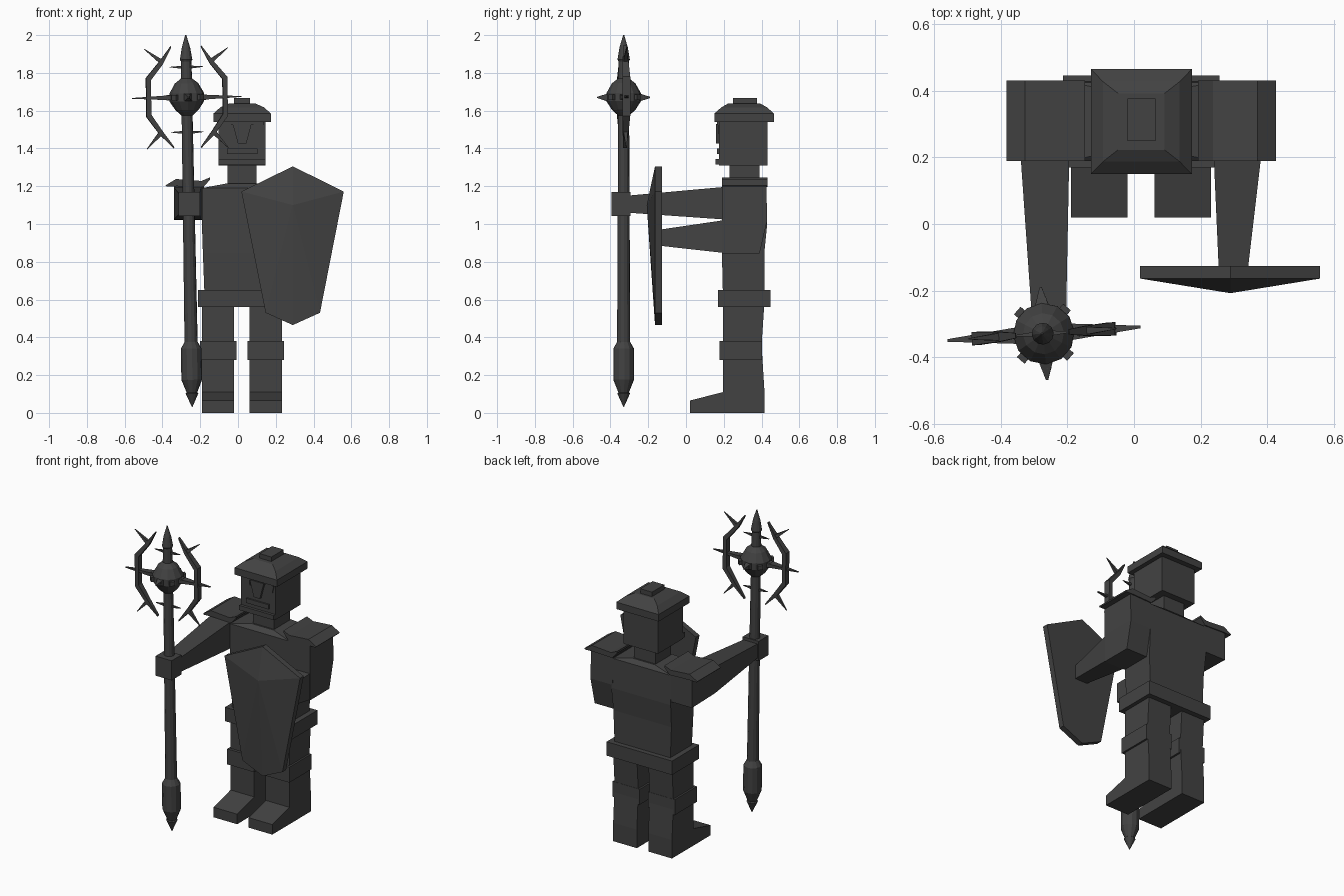
import bpy, bmesh, math
from mathutils import Matrix, Vector

if "Cube" in bpy.data.objects:
    bpy.data.objects.remove(bpy.data.objects["Cube"])

iron = bpy.data.materials.new("dark_iron")
iron.diffuse_color = (0.055, 0.055, 0.055, 1)
iron.use_nodes = True
iron.node_tree.nodes["Principled BSDF"].inputs["Base Color"].default_value = iron.diffuse_color
CX = 0.022  # body centre line


def finish(name, bm, matrix=None):
    if matrix:
        bm.transform(matrix)
    bmesh.ops.recalc_face_normals(bm, faces=bm.faces)
    me = bpy.data.meshes.new(name)
    bm.to_mesh(me)
    bm.free()
    me.materials.append(iron)
    ob = bpy.data.objects.new(name, me)
    bpy.context.collection.objects.link(ob)
    return ob


def loft(name, rings, matrix=None):
    """Skin a list of equal-length point rings and cap the ends."""
    bm = bmesh.new()
    vs = [[bm.verts.new(p) for p in r] for r in rings]
    n = len(rings[0])
    for a, b in zip(vs, vs[1:]):
        for i in range(n):
            bm.faces.new((a[i], a[(i + 1) % n], b[(i + 1) % n], b[i]))
    bm.faces.new(vs[0])
    bm.faces.new(vs[-1])
    return finish(name, bm, matrix)


def rect_z(x0, x1, y0, y1, z):
    return [(x0, y0, z), (x1, y0, z), (x1, y1, z), (x0, y1, z)]


def rect_y(x0, x1, z0, z1, y):
    return [(x0, y, z0), (x1, y, z0), (x1, y, z1), (x0, y, z1)]


def box(name, x0, x1, y0, y1, z0, z1, matrix=None):
    return loft(name, [rect_z(x0, x1, y0, y1, z0), rect_z(x0, x1, y0, y1, z1)], matrix)


def prism_x(name, prof, x0, x1):
    return loft(name, [[(x, y, z) for y, z in prof] for x in (x0, x1)])


def prism_y(name, prof, y0, y1):
    return loft(name, [[(x, y, z) for x, z in prof] for y in (y0, y1)])


# Legs, feet and knee guards
leg = [(0.195, 0.11), (0.02, 0.065), (0.02, 0), (0.415, 0), (0.415, 0.12),
       (0.40, 0.36), (0.415, 0.58), (0.195, 0.58)]
for side, c in (("right", -0.105), ("left", 0.147)):
    prism_x(side + "_leg", leg, c - 0.085, c + 0.085)
    box(side + "_knee_guard", c - 0.097, c + 0.097, 0.177, 0.403, 0.28, 0.38)

# Belt, torso and neck
box("belt", CX - 0.235, CX + 0.235, 0.17, 0.447, 0.56, 0.65)
loft("torso", [rect_z(CX - 0.2, CX + 0.2, 0.195, 0.415, 0.64),
               rect_z(CX - 0.208, CX + 0.208, 0.19, 0.415, 0.85),
               rect_z(CX - 0.213, CX + 0.213, 0.19, 0.43, 1.0),
               rect_z(CX - 0.213, CX + 0.213, 0.19, 0.425, 1.19),
               rect_z(CX - 0.08, CX + 0.08, 0.22, 0.40, 1.215)])
box("neck", CX - 0.077, CX + 0.077, 0.23, 0.39, 1.2, 1.33)

# Head with raised face guard
box("head", CX - 0.124, CX + 0.124, 0.175, 0.432, 1.31, 1.56)
box("chin_guard", CX - 0.124, CX + 0.124, 0.157, 0.18, 1.315, 1.345)
box("mouth_bar", CX - 0.08, CX + 0.08, 0.165, 0.18, 1.37, 1.4)
box("brow", CX - 0.115, CX + 0.115, 0.165, 0.18, 1.525, 1.55)
prism_y("nose_guard", [(CX - 0.022, 1.425), (CX + 0.022, 1.425),
                       (CX + 0.05, 1.53), (CX - 0.05, 1.53)], 0.16, 0.18)
for s in (-1, 1):
    prism_y("eye_plate", [(CX + s * 0.055, 1.485), (CX + s * 0.105, 1.48),
                          (CX + s * 0.115, 1.525), (CX + s * 0.06, 1.525)], 0.169, 0.18)

# Helmet
HY = 0.308
loft("helmet", [rect_z(CX - a, CX + a, HY - b, HY + b, z) for a, b, z in
                ((0.152, 0.158, 1.54), (0.152, 0.158, 1.585),
                 (0.115, 0.12, 1.618), (0.07, 0.085, 1.638))])
box("helmet_knob", CX - 0.042, CX + 0.042, 0.25, 0.377, 1.62, 1.667)

# Arm holding the staff
loft("right_arm", [rect_y(-0.34, -0.18, 1.02, 1.2, 0.425),
                   rect_y(-0.34, -0.195, 1.025, 1.195, 0.19),
                   rect_y(-0.305, -0.205, 1.06, 1.15, -0.31)])
box("right_hand", -0.315, -0.2, -0.395, -0.295, 1.043, 1.17)

# Arm behind the shield
loft("left_upper_arm", [rect_z(0.232, 0.382, 0.19, 0.39, 0.845),
                        rect_z(0.225, 0.384, 0.19, 0.43, 1.02),
                        rect_z(0.225, 0.384, 0.19, 0.425, 1.2)])
loft("left_forearm", [rect_y(0.24, 0.382, 0.847, 1.02, 0.2),
                      rect_y(0.255, 0.342, 0.885, 0.97, -0.14)])

# Flared shoulder plates
plate = [(-0.405, 1.205), (-0.35, 1.238), (-0.215, 1.228), (-0.17, 1.247),
         (-0.17, 1.235), (-0.205, 1.195), (-0.345, 1.2), (-0.40, 1.198)]
for side, s in (("right", 1), ("left", -1)):
    prism_y(side + "_shoulder_plate", [(CX + s * x, z) for x, z in plate], 0.19, 0.432)

# Shield: flat back, rim, ridged front
outline = [(0.29, 1.305), (0.56, 1.172), (0.434, 0.53), (0.29, 0.465),
           (0.146, 0.53), (0.018, 1.172)]
bm = bmesh.new()
back = [bm.verts.new((x, -0.127, z)) for x, z in outline]
rim = [bm.verts.new((x, -0.164, z)) for x, z in outline]
apex = bm.verts.new((0.29, -0.208, 1.1))
bm.faces.new(back)
for i in range(6):
    j = (i + 1) % 6
    bm.faces.new((back[i], back[j], rim[j], rim[i]))
    bm.faces.new((rim[i], rim[j], apex))
finish("shield", bm)

# Staff, in its own frame with the ball at the origin, then tilted
S = (Matrix.Translation((-0.271, -0.33, 1.67)) @ Matrix.Rotation(math.radians(-1), 4, 'Y')
     @ Matrix.Rotation(math.radians(4), 4, 'Z'))


def lathe(name, prof, n=12):
    return loft(name, [[(r * math.cos(2 * math.pi * i / n), r * math.sin(2 * math.pi * i / n), z)
                        for i in range(n)] for r, z in prof], S)


def spike(name, a, b, r, ry=None):
    """Four-sided spike from a to b."""
    a, b = Vector(a), Vector(b)
    d = (b - a).normalized()
    u = d.cross(Vector((0, 1, 0)))
    u = u.normalized() if u.length > 0.01 else Vector((1, 0, 0))
    v = d.cross(u)
    ry = ry or r
    loft(name, [[p + u * r * k * i + v * ry * k * j for i, j in ((1, 1), (-1, 1), (-1, -1), (1, -1))]
                for p, k in ((a, 1), (b, 0.15))], S)


lathe("staff_shaft", [(0.035, -1.32), (0.029, -0.07)])
lathe("staff_foot", [(0.001, -1.64), (0.034, -1.567), (0.028, -1.562), (0.055, -1.495),
                     (0.055, -1.33), (0.035, -1.295)])
lathe("staff_ball", [(0.03, -0.095), (0.062, -0.066), (0.092, -0.02), (0.092, 0.022),
                     (0.062, 0.075), (0.03, 0.1)])
lathe("staff_tip", [(0.03, 0.09), (0.027, 0.19), (0.033, 0.2), (0.022, 0.265), (0.003, 0.33)])
for s in (-1, 1):
    # Side, front and short cross spikes
    spike("side_spike", (s * 0.07, 0, 0), (s * 0.291, 0, 0), 0.014, 0.026)
    spike("ball_spike", (0, s * 0.08, 0), (0, s * 0.14, 0), 0.022)
    spike("upper_spike", (0, 0, 0.16), (s * 0.088, 0, 0.162), 0.01)
    spike("lower_spike", (0, 0, -0.185), (s * 0.086, 0, -0.183), 0.01)
    # Open bent hoop with two outward thorns
    path = [(-0.08, 0.27), (-0.13, 0.19), (-0.203, 0.1), (-0.203, -0.095),
            (-0.14, -0.185), (-0.072, -0.265)]
    width = [0.004, 0.012, 0.014, 0.014, 0.012, 0.004]
    depth = [0.008, 0.015, 0.02, 0.02, 0.015, 0.008]
    rings = []
    for (x, z), w, d in zip(path, width, depth):
        n = Vector((x, z)).normalized() * w
        rings.append([(s * (x + i * n.x), j * d, z + i * n.y)
                      for i, j in ((1, 1), (1, -1), (-1, -1), (-1, 1))])
    loft("staff_hoop", rings, S)
    spike("hoop_thorn", (s * -0.13, 0, 0.19), (s * -0.222, 0, 0.26), 0.012)
    spike("hoop_thorn", (s * -0.14, 0, -0.185), (s * -0.216, 0, -0.27), 0.012)
# Studs around the ball
for k in range(8):
    box("ball_stud", 0.08, 0.106, -0.015, 0.015, -0.014, 0.014,
        S @ Matrix.Rotation(math.pi * k / 4, 4, 'Z'))
